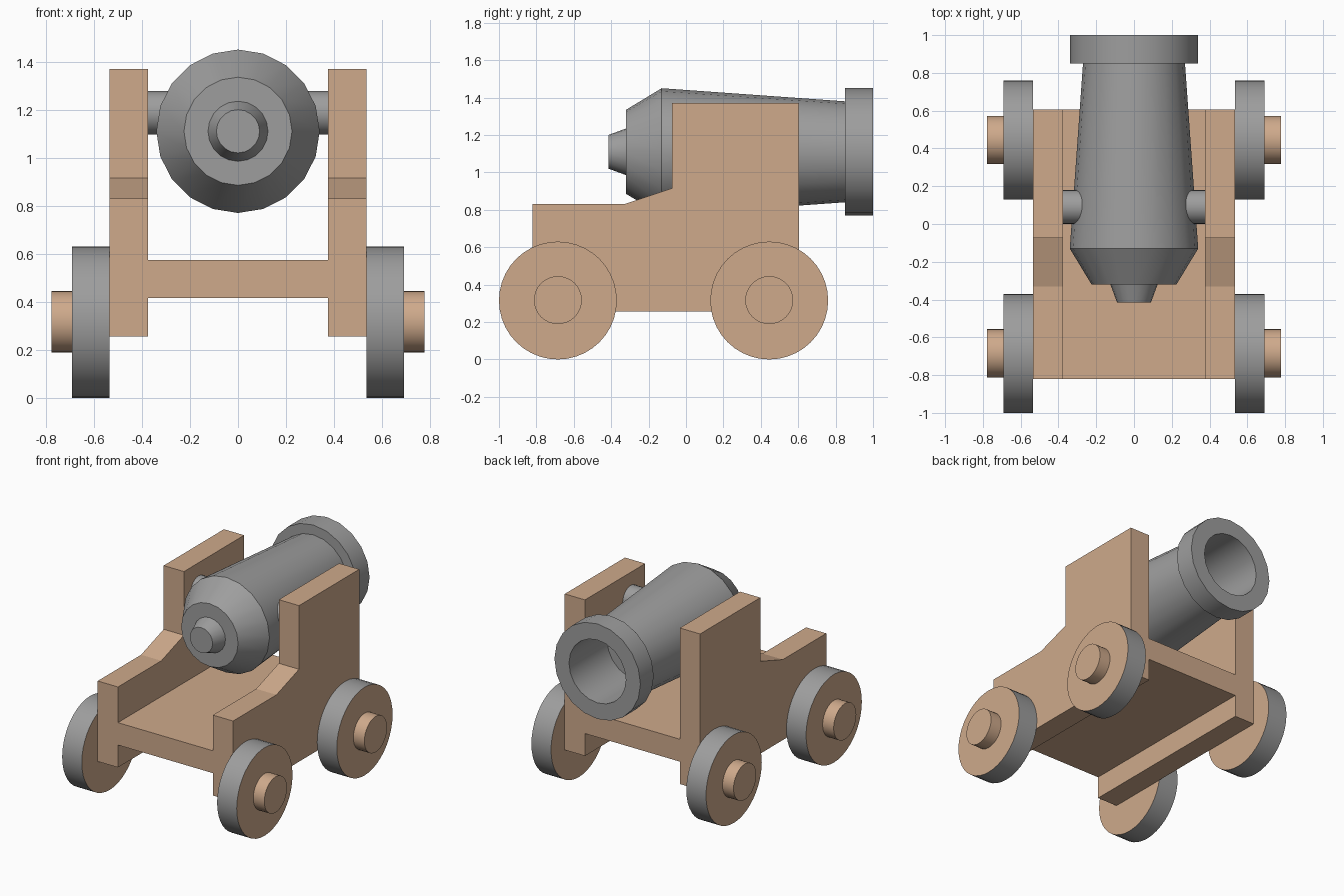
import bpy, bmesh
from math import cos, sin, pi, radians

cube = bpy.data.objects.get("Cube")
if cube:
    bpy.data.objects.remove(cube)


def material(name, rgb):
    m = bpy.data.materials.new(name)
    m.use_nodes = True
    m.diffuse_color = (*rgb, 1)
    m.node_tree.nodes["Principled BSDF"].inputs["Base Color"].default_value = (*rgb, 1)
    return m


wood = material("light wood", (0.62, 0.40, 0.26))
iron = material("grey iron", (0.34, 0.34, 0.34))


def finish(name, bm, mats, smooth=False):
    bmesh.ops.recalc_face_normals(bm, faces=bm.faces)
    me = bpy.data.meshes.new(name)
    bm.to_mesh(me)
    bm.free()
    for m in mats:
        me.materials.append(m)
    if smooth:
        me.shade_smooth()
        me.set_sharp_from_angle(angle=radians(30))
    ob = bpy.data.objects.new(name, me)
    bpy.context.collection.objects.link(ob)
    return ob


def lathe(name, profile, centre, axis, sides, mats):
    """Turn (position along axis, radius) points into a capped solid."""
    cx, cy, cz = centre
    bm = bmesh.new()
    rings = []
    for d, r in profile:
        ring = []
        for i in range(sides):
            a = 2 * pi * i / sides
            u, v = r * sin(a), r * cos(a)
            off = (d, u, v) if axis == "x" else (u, d, v)
            ring.append(bm.verts.new((cx + off[0], cy + off[1], cz + off[2])))
        rings.append(ring)
    for a, b in zip(rings, rings[1:]):
        for i in range(sides):
            j = (i + 1) % sides
            bm.faces.new((a[i], a[j], b[j], b[i]))
    bm.faces.new(rings[0])
    bm.faces.new(rings[-1])
    # flat end faces take the second material, if there is one
    if len(mats) > 1:
        for f in bm.faces:
            f.material_index = int(len(f.verts) > 4)
    return finish(name, bm, mats, smooth=True)


def extrude_side(name, outline, x0, x1):
    """Extrude a (y, z) outline from x0 to x1."""
    bm = bmesh.new()
    face = bm.faces.new([bm.verts.new((x0, y, z)) for y, z in outline])
    grown = bmesh.ops.extrude_face_region(bm, geom=[face])["geom"]
    verts = [g for g in grown if isinstance(g, bmesh.types.BMVert)]
    bmesh.ops.translate(bm, verts=verts, vec=(x1 - x0, 0, 0))
    return finish(name, bm, [wood])


# Barrel: rear knob, breech, tapered tube, muzzle ring and bore
barrel = [(-0.415, 0.09), (-0.32, 0.125), (-0.32, 0.225), (-0.13, 0.34),
          (0.85, 0.27), (0.85, 0.34), (1.0, 0.34), (1.0, 0.225), (0.57, 0.225)]
lathe("barrel", barrel, (0, 0, 1.11), "y", 20, [iron])

# Trunnion pin through the barrel
lathe("trunnion", [(-0.38, 0.09), (0.38, 0.09)], (0, 0.09, 1.187), "x", 24, [iron])

# Carriage: stepped cheeks and the bed between them
cheek = [(-0.82, 0.255), (0.605, 0.255), (0.605, 1.37), (-0.075, 1.37),
         (-0.075, 0.915), (-0.33, 0.83), (-0.82, 0.83)]
bed = [(-0.82, 0.415), (0.605, 0.415), (0.605, 0.575), (-0.82, 0.575)]
extrude_side("bed", bed, -0.375, 0.375)

for side, s in (("left", 1), ("right", -1)):
    extrude_side(side + "_cheek", cheek, s * 0.375, s * 0.535)
    # Wheels with iron tyres and wooden faces, and axle ends
    for end, y in (("front", -0.685), ("back", 0.445)):
        name = f"{end}_{side}_"
        lathe(name + "wheel", [(s * 0.535, 0.315), (s * 0.69, 0.315)],
              (0, y, 0.315), "x", 40, [iron, wood])
        lathe(name + "axle_end", [(s * 0.68, 0.128), (s * 0.777, 0.128)],
              (0, y, 0.317), "x", 32, [wood])
